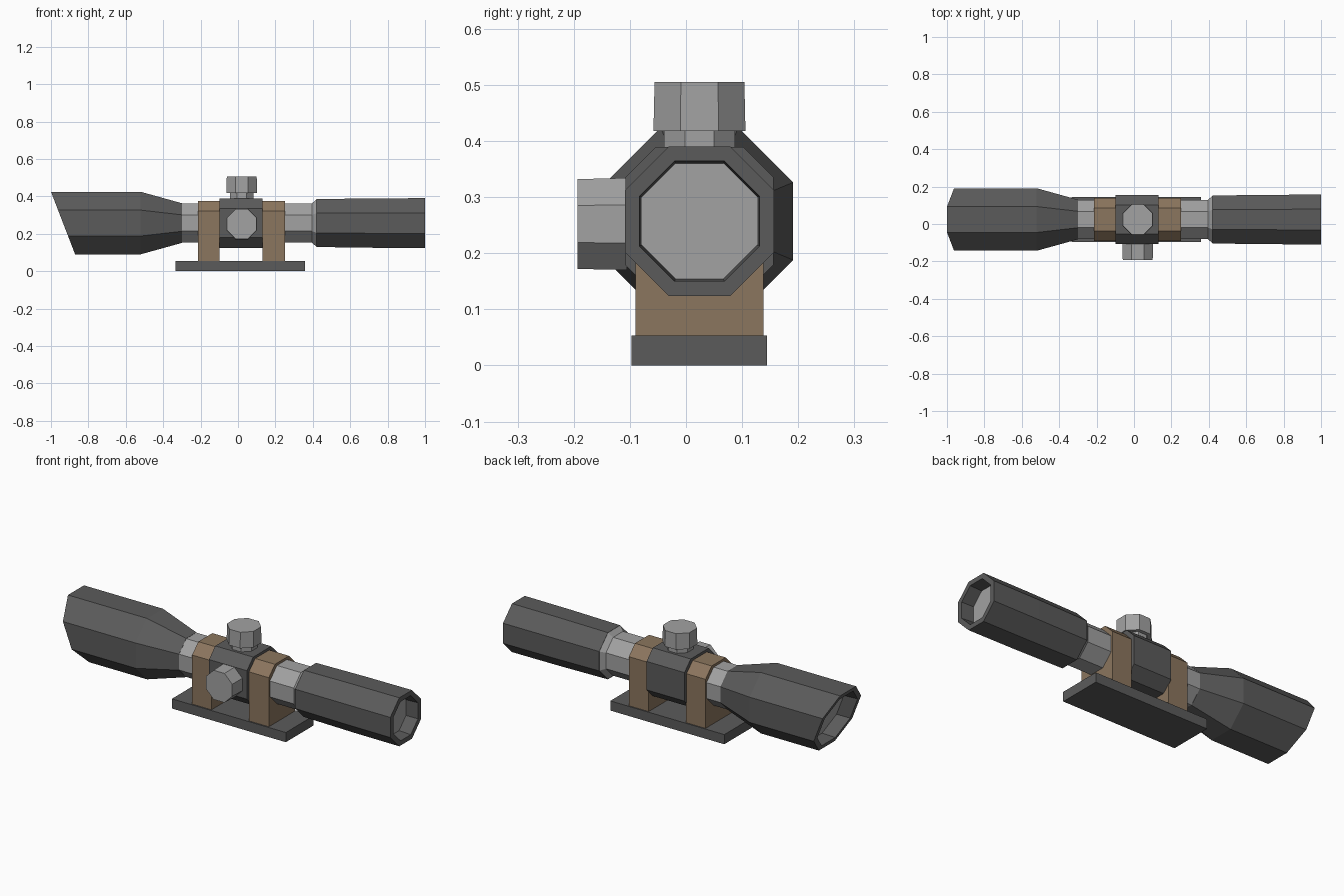
import bpy, bmesh, math
from mathutils import Vector

if "Cube" in bpy.data.objects:
    bpy.data.objects.remove(bpy.data.objects["Cube"])

CY, CZ = 0.024, 0.257      # optical axis
TX = 0.02                  # turret position along the scope
SLANT, TOP = 0.385, 0.425  # sloped cut of the objective hood


def material(name, col):
    m = bpy.data.materials.new(name)
    m.diffuse_color = (*col, 1)
    m.use_nodes = True
    m.node_tree.nodes["Principled BSDF"].inputs["Base Color"].default_value = m.diffuse_color
    return m


DARK = material("dark grey", (0.105, 0.105, 0.105))
LIGHT = material("light grey", (0.36, 0.36, 0.36))
BROWN = material("brown", (0.26, 0.18, 0.112))


def finish(bm, name, mat):
    bmesh.ops.recalc_face_normals(bm, faces=bm.faces)
    me = bpy.data.meshes.new(name)
    bm.to_mesh(me)
    bm.free()
    me.materials.append(mat)
    ob = bpy.data.objects.new(name, me)
    bpy.context.collection.objects.link(ob)
    return ob


def lathe(name, mat, rings, centre, axis='X', end_cap=True):
    """Octagonal rings (position, apothem, sheared?) joined along an axis."""
    bm = bmesh.new()
    loops = []
    for pos, apothem, *shear in rings:
        r = apothem / math.cos(math.pi / 8)
        loop = []
        for i in range(8):
            a = math.pi / 8 + i * math.pi / 4
            u, v = r * math.cos(a), r * math.sin(a)
            p = {'X': Vector((pos, u, v)), 'Y': Vector((u, pos, v)),
                 'Z': Vector((u, v, pos))}[axis] + Vector(centre)
            if shear:
                p.x += SLANT * (TOP - p.z)
            loop.append(bm.verts.new(p))
        loops.append(loop)
    for a, b in zip(loops, loops[1:]):
        for i in range(8):
            j = (i + 1) % 8
            bm.faces.new((a[i], a[j], b[j], b[i]))
    bm.faces.new(loops[0])
    if end_cap:
        bm.faces.new(loops[-1])
    return finish(bm, name, mat)


def prism(name, mat, x0, x1, profile):
    """Extrude a y-z profile along x."""
    bm = bmesh.new()
    n = len(profile)
    a = [bm.verts.new((x0, y, z)) for y, z in profile]
    b = [bm.verts.new((x1, y, z)) for y, z in profile]
    bm.faces.new(a)
    bm.faces.new(b)
    for i in range(n):
        j = (i + 1) % n
        bm.faces.new((a[i], a[j], b[j], b[i]))
    return finish(bm, name, mat)


axis = (0, CY, CZ)

# Main tube with flare into the eyepiece
lathe("main_tube", LIGHT, [(-0.31, 0.105), (0.395, 0.105), (0.42, 0.127)], axis)

# Objective bell with sloped, hollow hood
lathe("objective_bell", DARK,
      [(-0.30, 0.106), (-0.52, 0.167), (-1.0, 0.167, True),
       (-1.0, 0.142, True), (-0.92, 0.138, True)], axis, end_cap=False)
lathe("objective_lens", LIGHT,
      [(-0.92, 0.138, True), (-0.915, 0.138, True)], axis)

# Hollow eyepiece
lathe("eyepiece", DARK,
      [(0.42, 0.128), (0.72, 0.132), (1.0, 0.133), (1.0, 0.107), (0.93, 0.103)],
      axis, end_cap=False)
lathe("eyepiece_lens", LIGHT, [(0.925, 0.103), (0.93, 0.103)], axis)

# Turret housing: chamfered block
h, c = 0.132, 0.054
prism("turret_housing", DARK, -0.10, 0.13,
      [(CY + y, CZ + z) for y, z in
       [(-h, -h + c), (-h + c, -h), (h - c, -h), (h, -h + c),
        (h, h - c), (h - c, h), (-h + c, h), (-h, h - c)]])

# Elevation and windage turrets
lathe("elevation_neck", LIGHT, [(0.38, 0.063), (0.425, 0.063)], (TX, CY, 0), 'Z')
lathe("elevation_cap", LIGHT, [(0.418, 0.082), (0.505, 0.080)], (TX, CY, 0), 'Z')
lathe("windage_cap", LIGHT, [(-0.193, 0.080), (-0.105, 0.082)], (TX, 0, 0.252), 'Y')

# Mount rings
w, top, ch = 0.114, 0.375, 0.053
for name, x0, x1 in (("front_mount", -0.215, -0.098), ("rear_mount", 0.13, 0.25)):
    prism(name, BROWN, x0, x1,
          [(CY - w, 0.045), (CY + w, 0.045), (CY + w, top - ch),
           (CY + w - ch, top), (CY - w + ch, top), (CY - w, top - ch)])

# Base rail
prism("base_rail", DARK, -0.333, 0.358,
      [(-0.097, 0), (0.144, 0), (0.144, 0.053), (-0.097, 0.053)])
